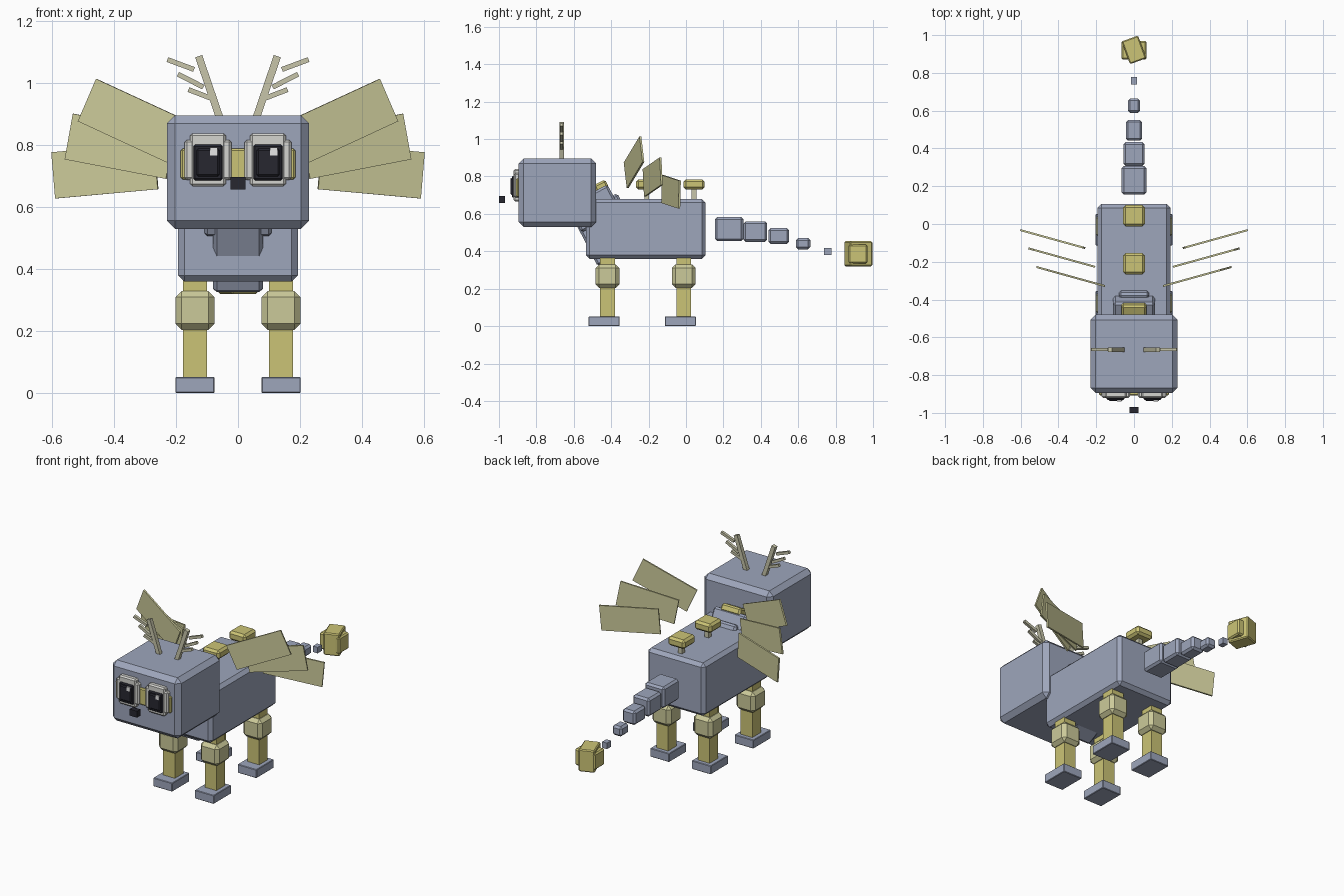
import bpy, bmesh
from math import radians, atan2, hypot
from mathutils import Vector, Matrix, Euler

cube = bpy.data.objects.get("Cube")
if cube:
    bpy.data.objects.remove(cube)


def material(name, rgb):
    m = bpy.data.materials.new(name)
    m.use_nodes = True
    m.diffuse_color = (*rgb, 1)
    m.node_tree.nodes["Principled BSDF"].inputs["Base Color"].default_value = (*rgb, 1)
    return m


BLUE = material("blue_grey", (0.34, 0.38, 0.50))
YELLOW = material("yellow", (0.60, 0.55, 0.18))
PALE = material("pale_yellow", (0.60, 0.59, 0.32))
BONE = material("bone", (0.57, 0.56, 0.40))
RIM = material("off_white", (0.66, 0.66, 0.63))
DARK = material("near_black", (0.02, 0.02, 0.03))
WHITE = material("white", (0.85, 0.85, 0.85))


def box(name, center, size, mat, bevel=0.0, rot=(0, 0, 0)):
    """Box with optional chamfered edges; rot is in degrees."""
    bm = bmesh.new()
    bmesh.ops.create_cube(bm, size=1, matrix=Matrix.Diagonal((*size, 1)))
    if bevel:
        bmesh.ops.bevel(bm, geom=bm.edges[:], offset=bevel, segments=1, affect='EDGES')
    bmesh.ops.recalc_face_normals(bm, faces=bm.faces[:])
    mesh = bpy.data.meshes.new(name)
    bm.to_mesh(mesh)
    bm.free()
    mesh.materials.append(mat)
    ob = bpy.data.objects.new(name, mesh)
    ob.location = center
    ob.rotation_euler = Euler([radians(a) for a in rot])
    bpy.context.collection.objects.link(ob)
    return ob


def span(name, x, y, z, mat, bevel=0.0):
    """Box given by its (low, high) range on each axis."""
    center = [(a + b) / 2 for a, b in (x, y, z)]
    size = [b - a for a, b in (x, y, z)]
    return box(name, center, size, mat, bevel)


def bar(name, start, end, y, thick, mat):
    """Square rod between two (x, z) points."""
    dx, dz = end[0] - start[0], end[1] - start[1]
    angle = atan2(dx, dz) * 57.2958
    center = ((start[0] + end[0]) / 2, y, (start[1] + end[1]) / 2)
    return box(name, center, (thick, thick, hypot(dx, dz)), mat, rot=(0, angle, 0))


# Head and body
span("head", (-0.23, 0.23), (-0.895, -0.48), (0.53, 0.897), BLUE, 0.027)
span("body", (-0.193, 0.193), (-0.535, 0.105), (0.36, 0.68), BLUE, 0.02)

# Slanted neck, wider collar and the yellow plate on top
TILT = 27


def neck_box(name, width, v, t, mat, bevel):
    center = Matrix.Rotation(radians(TILT), 3, 'X') @ Vector((0, sum(v) / 2, sum(t) / 2))
    box(name, center, (width, v[1] - v[0], t[1] - t[0]), mat, bevel, (TILT, 0, 0))


neck_box("neck", 0.16, (-0.276, -0.005), (0.50, 0.80), BLUE, 0.012)
neck_box("collar", 0.22, (-0.27, -0.03), (0.70, 0.865), BLUE, 0.012)
neck_box("neck_plate", 0.13, (-0.10, -0.03), (0.85, 0.895), YELLOW, 0.01)

# Knobs on stalks along the back
for y in (-0.21, 0.043):
    span("knob_stalk", (-0.013, 0.013), (y - 0.013, y + 0.013), (0.67, 0.74), BONE)
    span("back_knob", (-0.057, 0.057), (y - 0.057, y + 0.057), (0.73, 0.785), YELLOW, 0.013)

# Face: bar behind the eyes, layered eyes, nose
span("brow_bar", (-0.185, 0.185), (-0.908, -0.885), (0.69, 0.79), YELLOW, 0.006)
for s in (-1, 1):
    c = s * 0.097
    box("eye_frame", (c, -0.903, 0.753), (0.152, 0.034, 0.13), RIM, 0.008)
    box("eye_frame_tall", (c, -0.903, 0.753), (0.115, 0.038, 0.172), RIM, 0.008)
    box("eye", (c, -0.915, 0.745), (0.095, 0.032, 0.116), DARK, 0.006)
    box("pupil", (c, -0.920, 0.745), (0.075, 0.034, 0.09), DARK, 0.006)
    box("eye_glint", (c + 0.019, -0.935, 0.780), (0.024, 0.008, 0.025), WHITE)
span("nose", (-0.025, 0.025), (-1.0, -0.968), (0.658, 0.697), DARK)

# Legs
for s in (-1, 1):
    for label, y in (("front", -0.42), ("rear", -0.012)):
        x = s * 0.139
        box(label + "_leg", (x, y, 0.205), (0.078, 0.08, 0.33), YELLOW)
        box(label + "_knee", (x, y, 0.267), (0.126, 0.128, 0.126), PALE, 0.02)
        box(label + "_foot", (x, y - 0.018, 0.026), (0.127, 0.166, 0.052), BLUE, 0.003)

# Antlers: main stem and three side twigs
TWIGS = [((-0.142, 1.045), (-0.228, 1.077)),
         ((-0.112, 0.988), (-0.194, 1.030)),
         ((-0.087, 0.952), (-0.160, 0.980))]
for s in (-1, 1):
    bar("antler_stem", (s * 0.056, 0.88), (s * 0.127, 1.088), -0.665, 0.024, BONE)
    for a, b in TWIGS:
        bar("antler_twig", (-s * a[0], a[1]), (-s * b[0], b[1]), -0.665, 0.016, BONE)

# Wings: three flat blades fanned out on each side
BLADES = [(0.335, -0.278, 0.876, 24), (0.382, -0.178, 0.797, 10.5), (0.430, -0.08, 0.718, -5)]
for s in (-1, 1):
    for x, y, z, lift in BLADES:
        box("wing_blade", (s * x, y, z), (0.345, 0.01, 0.15), PALE,
            rot=(0, -s * lift, s * 15.5))

# Tail: shrinking blocks, then a tuft of two crossed boxes
TAIL = [(0.155, 0.307, 0.066, 0.519, 0.064), (0.307, 0.434, 0.056, 0.505, 0.055),
        (0.441, 0.551, 0.043, 0.482, 0.042), (0.588, 0.665, 0.032, 0.441, 0.030),
        (0.738, 0.778, 0.016, 0.399, 0.018)]
for y0, y1, w, z, h in TAIL:
    span("tail_block", (-w, w), (y0, y1), (z - h, z + h), BLUE, 0.012 if w > 0.02 else 0)
box("tail_tuft", (0, 0.92, 0.386), (0.134, 0.10, 0.10), YELLOW, 0.008)
box("tail_tuft_turned", (0, 0.922, 0.387), (0.092, 0.128, 0.134), YELLOW, 0.006, (0, 0, 20))
